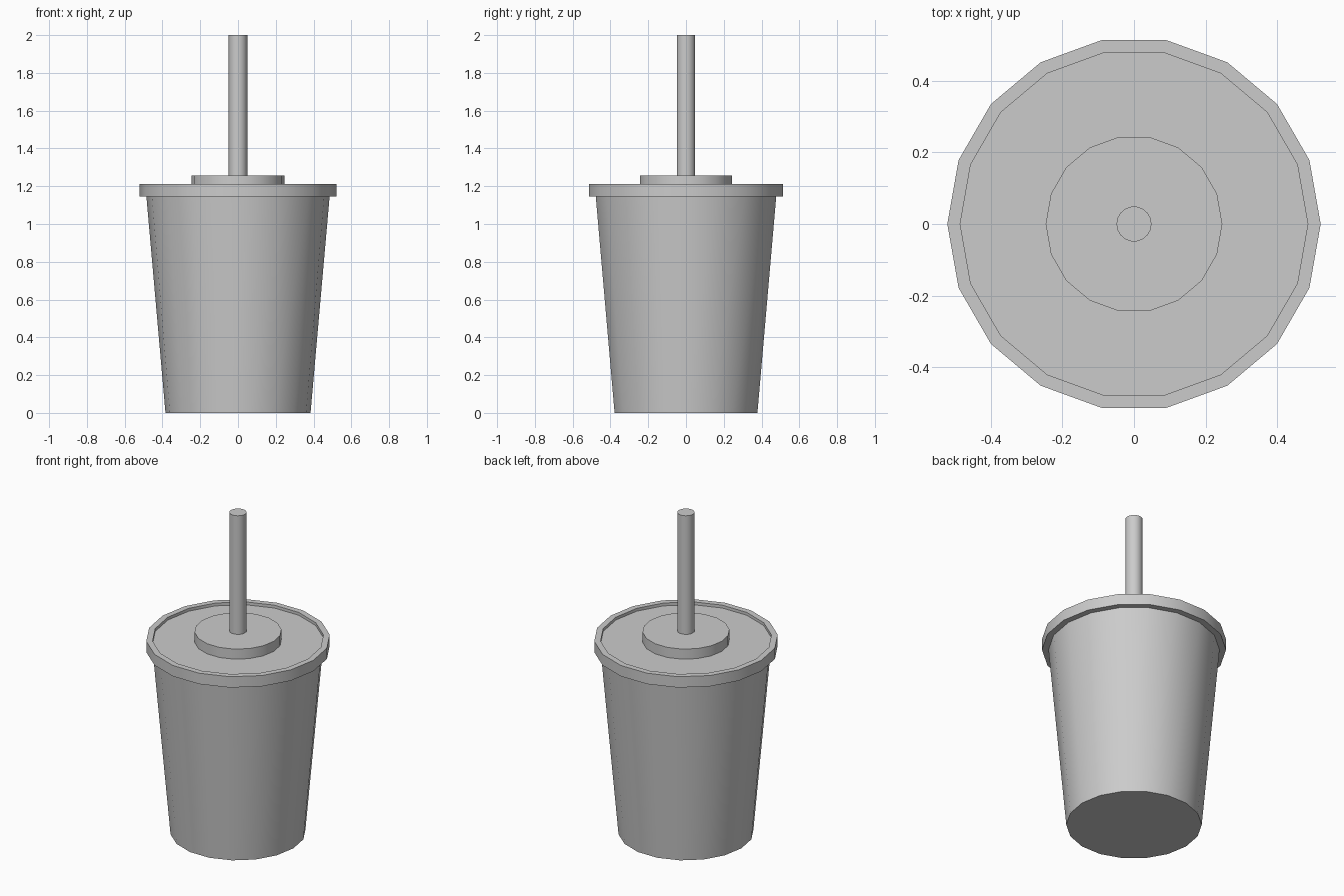
import bpy, bmesh
from math import cos, sin, tau

if "Cube" in bpy.data.objects:
    bpy.data.objects.remove(bpy.data.objects["Cube"])

SIDES = 18


def lathe(name, profile):
    """Revolve (radius, z) points, listed bottom to top, capping both ends."""
    bm = bmesh.new()
    rings = [[bm.verts.new((r * cos(tau * i / SIDES), r * sin(tau * i / SIDES), z))
              for i in range(SIDES)] for r, z in profile]
    for a, b in zip(rings, rings[1:]):
        for i in range(SIDES):
            j = (i + 1) % SIDES
            bm.faces.new((a[i], a[j], b[j], b[i]))
    bm.faces.new(rings[0][::-1])
    bm.faces.new(rings[-1])
    mesh = bpy.data.meshes.new(name)
    bm.to_mesh(mesh)
    bm.free()
    obj = bpy.data.objects.new(name, mesh)
    bpy.context.collection.objects.link(obj)
    bpy.ops.object.select_all(action='DESELECT')
    obj.select_set(True)
    bpy.context.view_layer.objects.active = obj
    bpy.ops.object.shade_smooth_by_angle(angle=0.6)
    return obj


# Tapered cup body
lathe("cup", [(0.384, 0), (0.485, 1.145)])

# Lid: overhanging rim, shallow recess and raised central disc
lathe("lid", [(0.485, 1.145), (0.522, 1.145), (0.522, 1.213), (0.486, 1.213),
              (0.486, 1.195), (0.247, 1.195), (0.247, 1.258)])

# Straw standing on the raised disc
lathe("straw", [(0.049, 1.258), (0.049, 2.0)])
